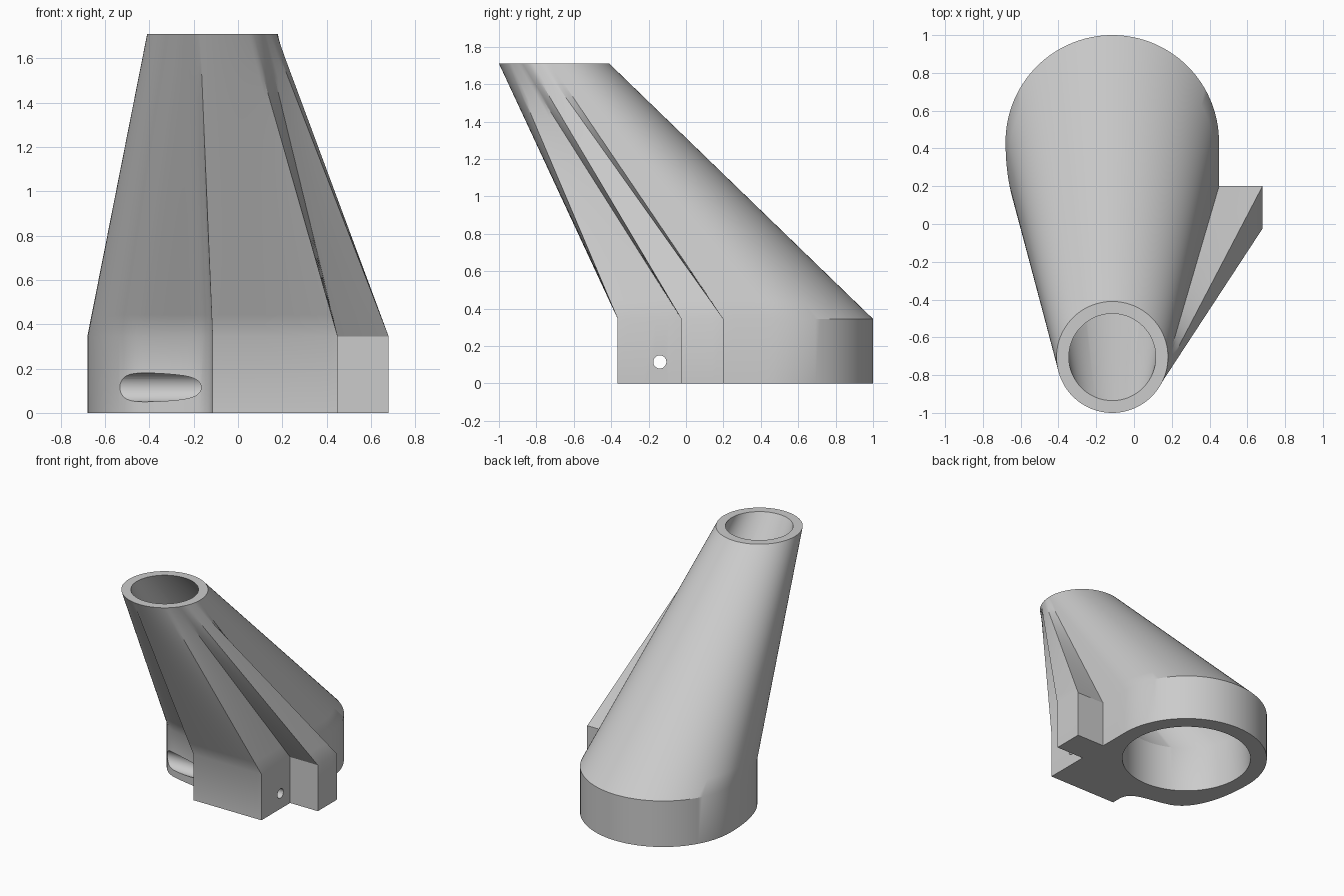
import bpy
import bmesh
from math import cos, sin, radians
from mathutils import Vector
from mathutils.geometry import interpolate_bezier

cube = bpy.data.objects.get("Cube")
if cube:
    bpy.data.objects.remove(cube, do_unlink=True)

CX = -0.115            # shared centre line of both ports
BASE_Y, TOP_Y = 0.435, -0.705
BASE_R, TOP_R = 0.565, 0.295
COLLAR, TOP = 0.345, 1.71

grey = bpy.data.materials.new("light_grey")
grey.use_nodes = True
grey.diffuse_color = (0.6, 0.6, 0.6, 1)
grey.node_tree.nodes["Principled BSDF"].inputs["Base Color"].default_value = (0.6, 0.6, 0.6, 1)


def circle_point(y, r, angle):
    a = radians(angle)
    return Vector((CX + r * cos(a), y + r * sin(a)))


def skin(name, rings):
    """Closed solid through a stack of (z, points) rings."""
    bm = bmesh.new()
    loops = [[bm.verts.new((p.x, p.y, z)) for p in pts] for z, pts in rings]
    n = len(loops[0])
    for low, high in zip(loops, loops[1:]):
        for i in range(n):
            j = (i + 1) % n
            bm.faces.new((low[i], low[j], high[j], high[i]))
    bm.faces.new(loops[0][::-1])
    bm.faces.new(loops[-1])
    bmesh.ops.recalc_face_normals(bm, faces=bm.faces)
    mesh = bpy.data.meshes.new(name)
    bm.to_mesh(mesh)
    bm.free()
    mesh.materials.append(grey)
    ob = bpy.data.objects.new(name, mesh)
    bpy.context.collection.objects.link(ob)
    return ob


def rod(name, r, x0, x1):
    """Cutter along x for the clamp screw."""
    bpy.ops.mesh.primitive_cylinder_add(vertices=40, radius=r, depth=x1 - x0,
                                        location=((x0 + x1) / 2, -0.14, 0.115),
                                        rotation=(0, radians(90), 0))
    ob = bpy.context.object
    ob.name = name
    ob.data.materials.append(grey)
    return ob


# Base outline paired with the angle each point reaches on the top port
outline = []


def add_run(points, a0, a1):
    n = len(points) - 1
    for i, p in enumerate(points[:-1]):
        outline.append((Vector((p[0], p[1])), a0 + (a1 - a0) * i / n))


def line(p, q, n):
    p, q = Vector(p), Vector(q)
    return [p.lerp(q, i / n) for i in range(n + 1)]


# Clamp block and ear, with the matching top angles
corners = [((CX, -0.365), 259), ((0.45, -0.365), 306), ((0.45, -0.025), 322),
           ((0.68, -0.025), 334), ((0.68, 0.2), 347), ((0.45, 0.2), 356),
           ((0.45, BASE_Y), 362)]
for (p, a), (q, b) in zip(corners, corners[1:]):
    add_run(line(p, q, max(3, int((b - a) / 3))), a, b)

# Round back of the collar
add_run([circle_point(BASE_Y, BASE_R, 3 * i) for i in range(61)], 362, 540)

# Swelling on the far side, then the fillet back into the block
swell = interpolate_bezier(Vector((CX - BASE_R, BASE_Y)), Vector((-0.68, 0.16)),
                           Vector((-0.6, -0.1)), Vector((-0.42, -0.14)), 25)
fillet = interpolate_bezier(Vector((-0.42, -0.14)), Vector((-0.25, -0.187)),
                            Vector((CX, -0.17)), Vector((CX, -0.3)), 19)
add_run(swell, 540, 598)
add_run(fillet, 598, 617)
add_run(line((CX, -0.3), (CX, -0.365), 2), 617, 619)

# Outer body: straight collar, then a ruled loft to the top port
base = [p for p, a in outline]
rim = [circle_point(TOP_Y, TOP_R, a) for p, a in outline]
rings = [(0, base)]
STEPS = 14
for k in range(STEPS + 1):
    t = k / STEPS
    rings.append((COLLAR + (TOP - COLLAR) * t, [p.lerp(q, t) for p, q in zip(base, rim)]))
body = skin("adapter_body", rings)

# Bore and screw cutters
turn = range(0, 360, 3)
wide = [circle_point(BASE_Y, 0.45, a) for a in turn]
narrow = [circle_point(TOP_Y, 0.23, a) for a in turn]
bore = skin("bore_cutter", [(-0.1, wide), (COLLAR, wide), (TOP, narrow), (TOP + 0.1, narrow)])
cutters = [bore, rod("screw_head_cutter", 0.065, -1, -0.1), rod("screw_hole_cutter", 0.035, -0.2, 0.6)]

for ob in bpy.context.selected_objects:
    ob.select_set(False)
bpy.context.view_layer.objects.active = body
body.select_set(True)
for cutter in cutters:
    cutter.hide_render = True
    mod = body.modifiers.new(cutter.name, 'BOOLEAN')
    mod.operation = 'DIFFERENCE'
    mod.solver = 'EXACT'
    mod.object = cutter
    bpy.ops.object.modifier_apply(modifier=mod.name)
for cutter in cutters:
    bpy.data.objects.remove(cutter, do_unlink=True)

bpy.ops.object.shade_smooth_by_angle(angle=radians(30))
